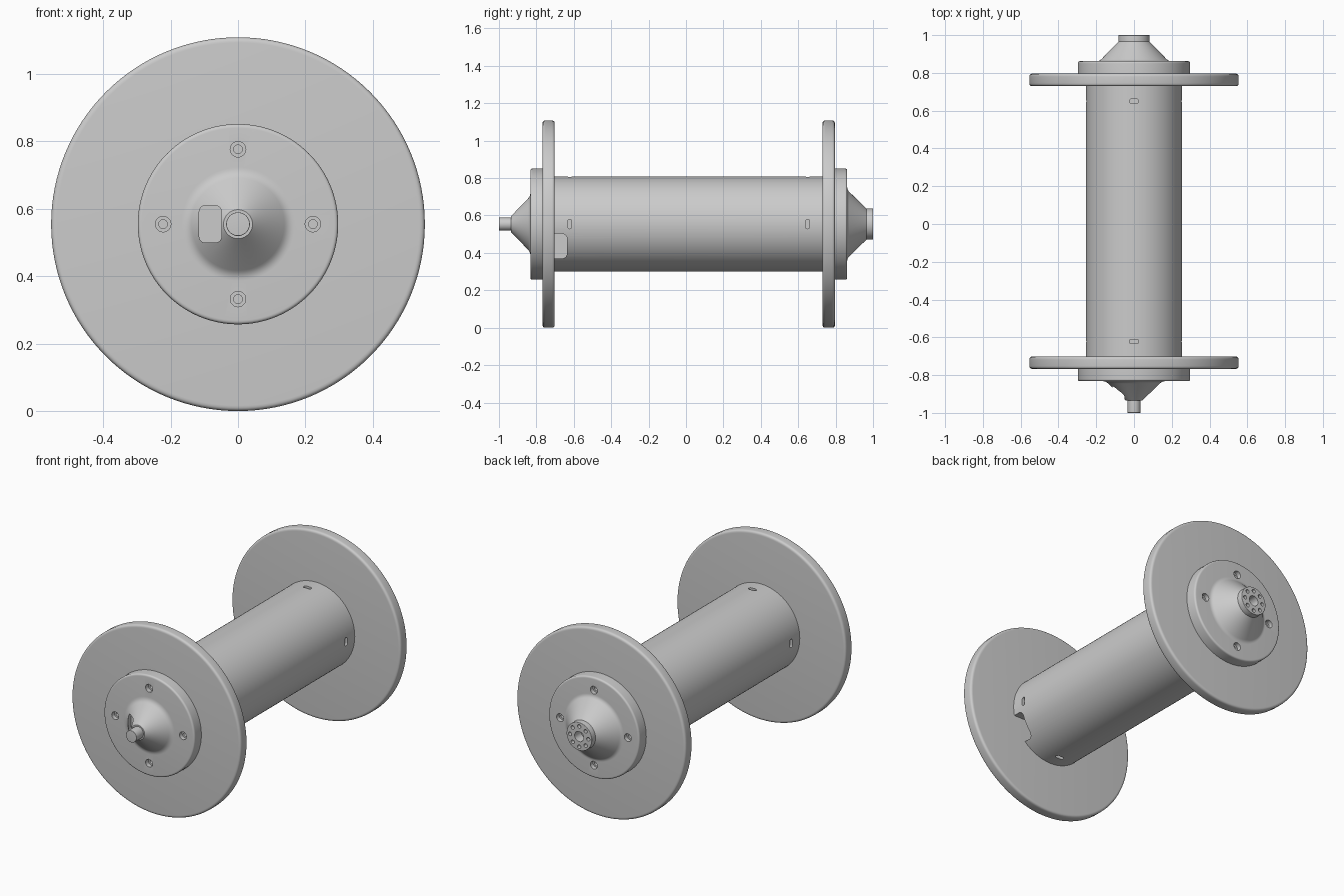
import bpy
import bmesh
import math
from mathutils import Vector, Matrix

default = bpy.data.objects.get("Cube")
if default:
    bpy.data.objects.remove(default, do_unlink=True)

AXIS_Z = 0.554

grey = bpy.data.materials.new("matte_grey")
grey.use_nodes = True
grey.diffuse_color = (0.6, 0.6, 0.6, 1)
for node in grey.node_tree.nodes:
    if node.type == "BSDF_PRINCIPLED":
        node.inputs["Base Color"].default_value = grey.diffuse_color


def make_object(name, bm):
    bmesh.ops.recalc_face_normals(bm, faces=bm.faces)
    mesh = bpy.data.meshes.new(name)
    bm.to_mesh(mesh)
    bm.free()
    mesh.materials.append(grey)
    obj = bpy.data.objects.new(name, mesh)
    bpy.context.collection.objects.link(obj)
    return obj


def rounded(profile):
    """Turn (radius, y, fillet) corners into a smooth outline."""
    pts = [Vector(p[:2]) for p in profile]
    out = []
    for i, p in enumerate(pts):
        fillet = profile[i][2] if len(profile[i]) > 2 else 0
        if not fillet:
            out.append(p)
            continue
        a = p + (pts[i - 1] - p).normalized() * fillet
        b = p + (pts[i + 1] - p).normalized() * fillet
        for k in range(6):
            t = k / 5
            out.append(a * (1 - t) ** 2 + p * 2 * t * (1 - t) + b * t ** 2)
    return out


def lathe(name, profile, x=0, z=AXIS_Z, steps=128):
    """Spin a profile around a line parallel to y."""
    bm = bmesh.new()
    verts = [bm.verts.new((x + r, y, z)) for r, y in rounded(profile)]
    edges = [bm.edges.new(pair) for pair in zip(verts, verts[1:])]
    bmesh.ops.spin(bm, geom=verts + edges, cent=(x, 0, z), axis=(0, 1, 0),
                   angle=math.tau, steps=steps)
    bmesh.ops.remove_doubles(bm, verts=bm.verts, dist=1e-5)
    return make_object(name, bm)


def rounded_block(name, centre, size, axis, radius, turn=0):
    """Block with the edges along one axis rounded, turned about the spool axis."""
    bm = bmesh.new()
    bmesh.ops.create_cube(bm, size=1)
    bmesh.ops.scale(bm, vec=size, verts=bm.verts)
    along = [e for e in bm.edges
             if abs((e.verts[0].co - e.verts[1].co).normalized()[axis]) > 0.9]
    bmesh.ops.bevel(bm, geom=along, offset=radius, segments=6, profile=0.5,
                    affect="EDGES")
    bmesh.ops.translate(bm, vec=centre, verts=bm.verts)
    bmesh.ops.rotate(bm, cent=(0, 0, 0), verts=bm.verts,
                     matrix=Matrix.Rotation(turn, 3, "Y"))
    bmesh.ops.translate(bm, vec=(0, 0, AXIS_Z), verts=bm.verts)
    return make_object(name, bm)


def cut(target, cutters):
    for cutter in cutters:
        mod = target.modifiers.new("cut", "BOOLEAN")
        mod.operation = "DIFFERENCE"
        mod.solver = "EXACT"
        mod.object = cutter
        bpy.context.view_layer.objects.active = target
        bpy.ops.object.modifier_apply(modifier=mod.name)
        bpy.data.objects.remove(cutter, do_unlink=True)


def ring(count, radius):
    """Points (x, z) evenly spaced around the spool axis."""
    for i in range(count):
        a = math.tau * i / count
        yield radius * math.cos(a), AXIS_Z + radius * math.sin(a)


def bolt_holes(face, inward):
    """Four counterbored holes sunk into a hub face."""
    profile = [(0, face - inward * 0.02), (0.023, face - inward * 0.02),
               (0.023, face + inward * 0.025), (0.013, face + inward * 0.025),
               (0.013, face + inward * 0.045), (0, face + inward * 0.045)]
    return [lathe("hole_cutter", profile, x, z, 24) for x, z in ring(4, 0.222)]


# Barrel, with a cable notch and four slots near each end
barrel = lathe("barrel", [(0, -0.75), (0.254, -0.75), (0.254, 0.78), (0, 0.78)])
notch = rounded_block("notch_cutter", (0.23, -0.69, -0.118), (0.24, 0.11, 0.134), 0, 0.03)
slots = [rounded_block("slot_cutter", (0.25, y, 0), (0.05, 0.022, 0.05), 0, 0.0105,
                       i * math.pi / 2)
         for y in (-0.622, 0.65) for i in range(4)]
cut(barrel, [notch] + slots)

# Round end flanges
flanges = [lathe(name, [(0, a), (0.554, a, 0.016), (0.554, b, 0.016), (0, b)])
           for name, a, b in (("front_flange", -0.767, -0.702),
                              ("back_flange", 0.73, 0.796))]

# Front hub: disc, cone and shaft, with a cable pocket in the cone
front_hub = lathe("front_hub", [
    (0, -0.74), (0.297, -0.74), (0.297, -0.832, 0.012), (0.15, -0.832, 0.018),
    (0.043, -0.935), (0.035, -0.935), (0.035, -1, 0.003), (0, -1)])
pocket = rounded_block("pocket_cutter", (-0.082, -0.9, 0), (0.066, 0.13, 0.11), 1, 0.018)
cut(front_hub, bolt_holes(-0.832, 1) + [pocket])

# Back hub: disc, cone and drilled end cap
back_hub = lathe("back_hub", [
    (0, 0.77), (0.297, 0.77), (0.297, 0.862, 0.012), (0.183, 0.862, 0.014),
    (0.083, 0.965), (0.083, 1, 0.003), (0, 1)])


def drill(radius, depth, x=0, z=AXIS_Z):
    return lathe("drill_cutter", [(0, 1.02), (radius, 1.02), (radius, 1 - depth),
                                  (0, 1 - depth)], x, z, 24)


cap_holes = [drill(0.011, 0.03, x, z) for x, z in ring(8, 0.06)]
cut(back_hub, bolt_holes(0.862, -1) + cap_holes + [drill(0.03, 0.06)])

# Smooth the round surfaces and keep the edges crisp
bpy.ops.object.select_all(action="DESELECT")
for part in [barrel, front_hub, back_hub] + flanges:
    part.select_set(True)
    bpy.context.view_layer.objects.active = part
bpy.ops.object.shade_smooth_by_angle(angle=math.radians(30))
